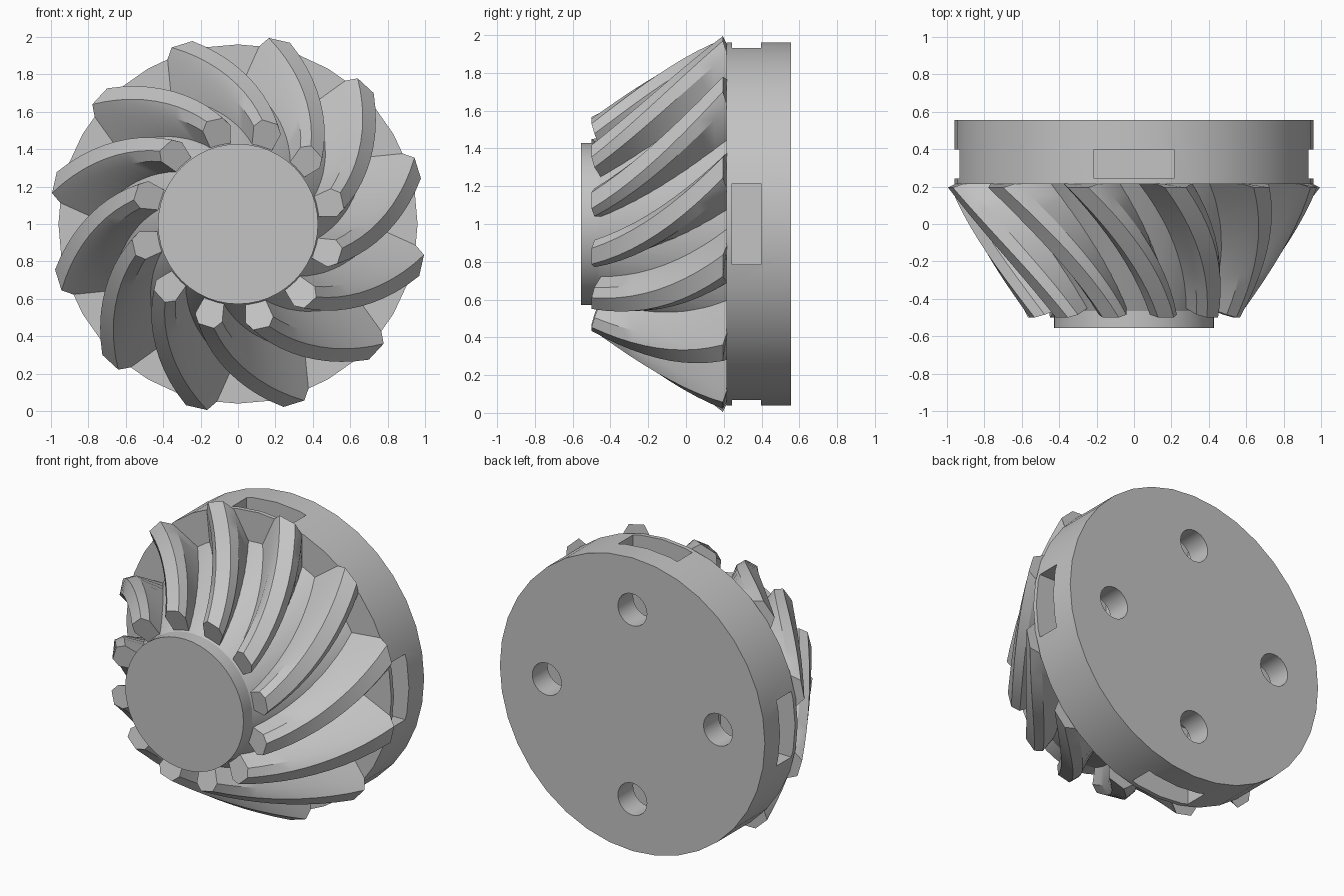
import bpy, bmesh, math
from mathutils import Matrix, Vector

cube = bpy.data.objects.get("Cube")
if cube:
    bpy.data.objects.remove(cube, do_unlink=True)

CENTRE_Z = 1.0
TEETH = 12

metal = bpy.data.materials.new("plain_grey")
metal.use_nodes = True
GREY = (0.55, 0.55, 0.55, 1)
metal.diffuse_color = GREY
metal.node_tree.nodes["Principled BSDF"].inputs["Base Color"].default_value = GREY


def polar(r, y, angle):
    """Point at a radius and angle about the gear axis, which runs along y."""
    return Vector((r * math.cos(angle), y, CENTRE_Z + r * math.sin(angle)))


def make_object(name, bm):
    bmesh.ops.recalc_face_normals(bm, faces=bm.faces)
    mesh = bpy.data.meshes.new(name)
    bm.to_mesh(mesh)
    bm.free()
    mesh.materials.append(metal)
    obj = bpy.data.objects.new(name, mesh)
    bpy.context.collection.objects.link(obj)
    return obj


def select(obj):
    bpy.ops.object.select_all(action='DESELECT')
    obj.select_set(True)
    bpy.context.view_layer.objects.active = obj


def smooth(obj):
    select(obj)
    bpy.ops.object.shade_smooth_by_angle(angle=math.radians(30))


def loft(bm, rings):
    """Join closed rings of points and cap both ends."""
    rows = [[bm.verts.new(p) for p in ring] for ring in rings]
    count = len(rows[0])
    for a, b in zip(rows, rows[1:]):
        for i in range(count):
            j = (i + 1) % count
            bm.faces.new((a[i], a[j], b[j], b[i]))
    bm.faces.new(rows[0])
    bm.faces.new(rows[-1])


def lathe(name, profile, sides=36):
    bm = bmesh.new()
    loft(bm, [[polar(r, y, math.tau * i / sides) for i in range(sides)]
              for r, y in profile])
    return make_object(name, bm)


def cut(target, cutter):
    mod = target.modifiers.new("cut", 'BOOLEAN')
    mod.operation = 'DIFFERENCE'
    mod.solver = 'EXACT'
    mod.object = cutter
    select(target)
    bpy.ops.object.modifier_apply(modifier=mod.name)
    bpy.data.objects.remove(cutter, do_unlink=True)


# Hub and root cone
hub = lathe("hub", [(0.428, -0.555), (0.428, -0.40)], 48)
root_cone = lathe("root_cone", [(0.425, -0.47), (0.77, 0.23)], 48)

# Mounting disc with four nut slots and four bolt holes
disc = lathe("mounting_disc", [(0.96, 0.215), (0.96, 0.555)])
for k in range(4):
    turn = k * math.pi / 2
    bm = bmesh.new()
    bmesh.ops.create_cube(bm, size=1, matrix=Matrix.Translation((0, 0, CENTRE_Z))
                          @ Matrix.Rotation(turn, 4, 'Y')
                          @ Matrix.Translation((0.76, 0.32, 0))
                          @ Matrix.Diagonal((0.68, 0.155, 0.43, 1)))
    cut(disc, make_object("slot_cutter", bm))
    bm = bmesh.new()
    bmesh.ops.create_cone(bm, cap_ends=True, segments=24, radius1=0.105,
                          radius2=0.105, depth=0.6,
                          matrix=Matrix.Translation(polar(0.62, 0.4, turn))
                          @ Matrix.Rotation(math.pi / 2, 4, 'X'))
    cut(disc, make_object("hole_cutter", bm))

# Spiral teeth: (radius, y, half width in degrees) from root to crest
INNER = [(0.40, -0.44, 7.0), (0.53, -0.485, 8.2), (0.572, -0.5, 4.4)]
OUTER = [(0.74, 0.225, 12.0), (0.95, 0.22, 6.3), (1.008, 0.195, 3.3)]
INNER_ANGLE, OUTER_ANGLE = -17.4, 17.3
STEPS = 10


def tooth_section(t, turn):
    middle = INNER_ANGLE + (OUTER_ANGLE - INNER_ANGLE) * t + turn
    side = [[a + (b - a) * t for a, b in zip(p, q)] for p, q in zip(INNER, OUTER)]
    left = [polar(r, y, math.radians(middle + h)) for r, y, h in side]
    right = [polar(r, y, math.radians(middle - h)) for r, y, h in side]
    return left + right[::-1]


bm = bmesh.new()
for k in range(TEETH):
    loft(bm, [tooth_section(s / STEPS, k * 360 / TEETH) for s in range(STEPS + 1)])
teeth = make_object("spiral_teeth", bm)

for part in (hub, root_cone, disc, teeth):
    smooth(part)
